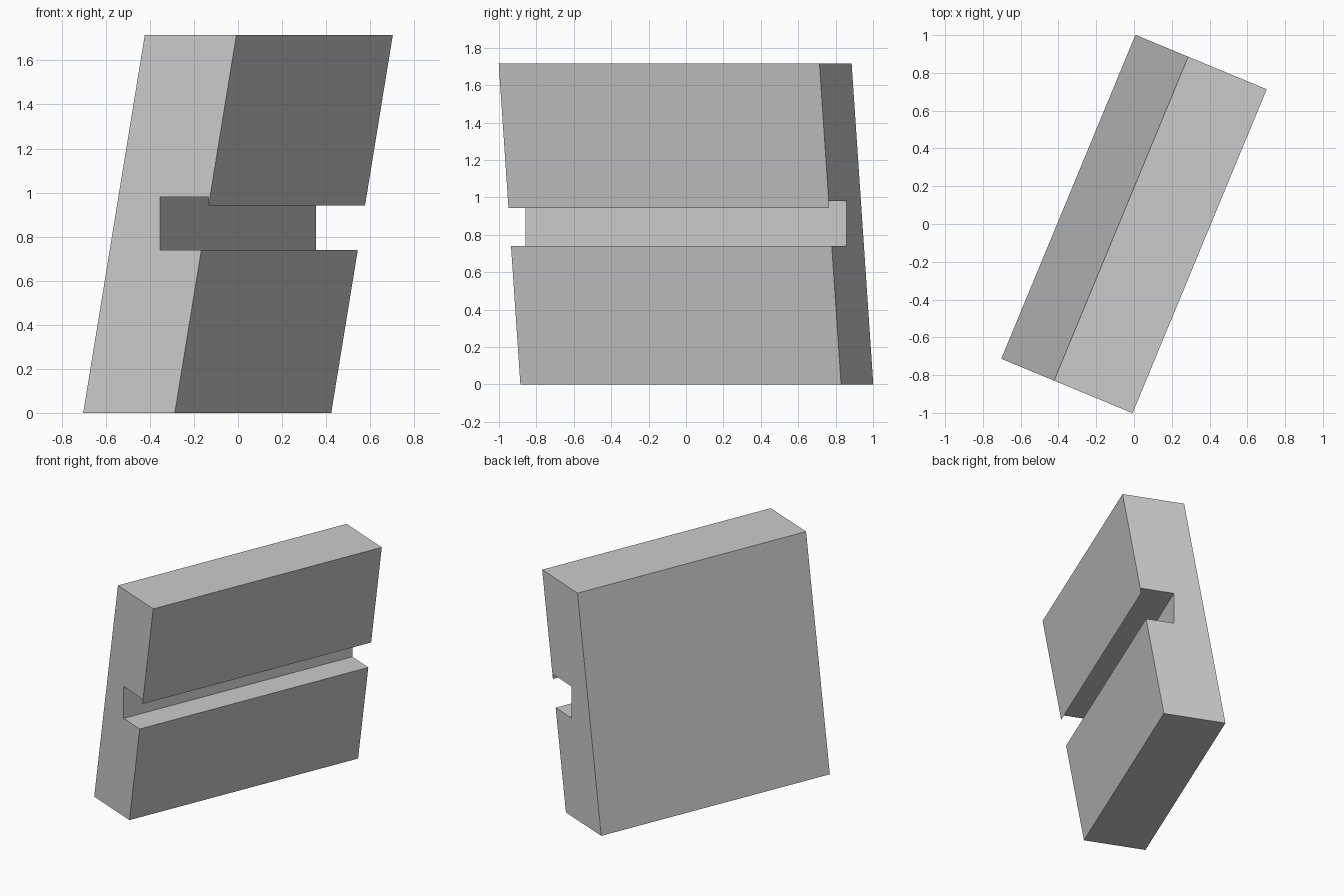
import bpy
import bmesh
import math
from mathutils import Matrix

cube = bpy.data.objects.get("Cube")
if cube:
    bpy.data.objects.remove(cube, do_unlink=True)

# Main dimensions
HEIGHT = 1.715
LENGTH = 1.856
THICKNESS = 0.45
LEAN = math.tan(math.radians(10))
TURN = math.radians(-22.5)
SLOT_LOW, SLOT_HIGH, SLOT_DEPTH = 0.74, 0.98, 0.24

# Plain grey
grey = bpy.data.materials.new("light_grey")
grey.use_nodes = True
colour = (0.6, 0.6, 0.6, 1)
grey.diffuse_color = colour
grey.node_tree.nodes["Principled BSDF"].inputs["Base Color"].default_value = colour

# Leaning cross-section with a square slot in its outer face
back_foot = -(THICKNESS + HEIGHT * LEAN) / 2


def outer(z):
    return back_foot + THICKNESS + z * LEAN


lip_z = (SLOT_DEPTH - outer(0)) / LEAN
profile = [
    (back_foot, 0),
    (outer(0), 0),
    (outer(SLOT_LOW), SLOT_LOW),
    (0, SLOT_LOW),
    (0, SLOT_HIGH),
    (SLOT_DEPTH, SLOT_HIGH),
    (SLOT_DEPTH, lip_z),
    (outer(HEIGHT), HEIGHT),
    (back_foot + HEIGHT * LEAN, HEIGHT),
]

# Extrude the section along the slab and turn it
bm = bmesh.new()
section = bm.faces.new([bm.verts.new((x, -LENGTH / 2, z)) for x, z in profile])
result = bmesh.ops.extrude_face_region(bm, geom=[section], use_keep_orig=True)
moved = [v for v in result["geom"] if isinstance(v, bmesh.types.BMVert)]
bmesh.ops.translate(bm, verts=moved, vec=(0, LENGTH, 0))
bmesh.ops.recalc_face_normals(bm, faces=bm.faces)
bmesh.ops.transform(bm, matrix=Matrix.Rotation(TURN, 4, "Z"), verts=bm.verts)

mesh = bpy.data.meshes.new("slotted_slab")
bm.to_mesh(mesh)
bm.free()
mesh.materials.append(grey)
slab = bpy.data.objects.new("slotted_slab", mesh)
bpy.context.collection.objects.link(slab)
